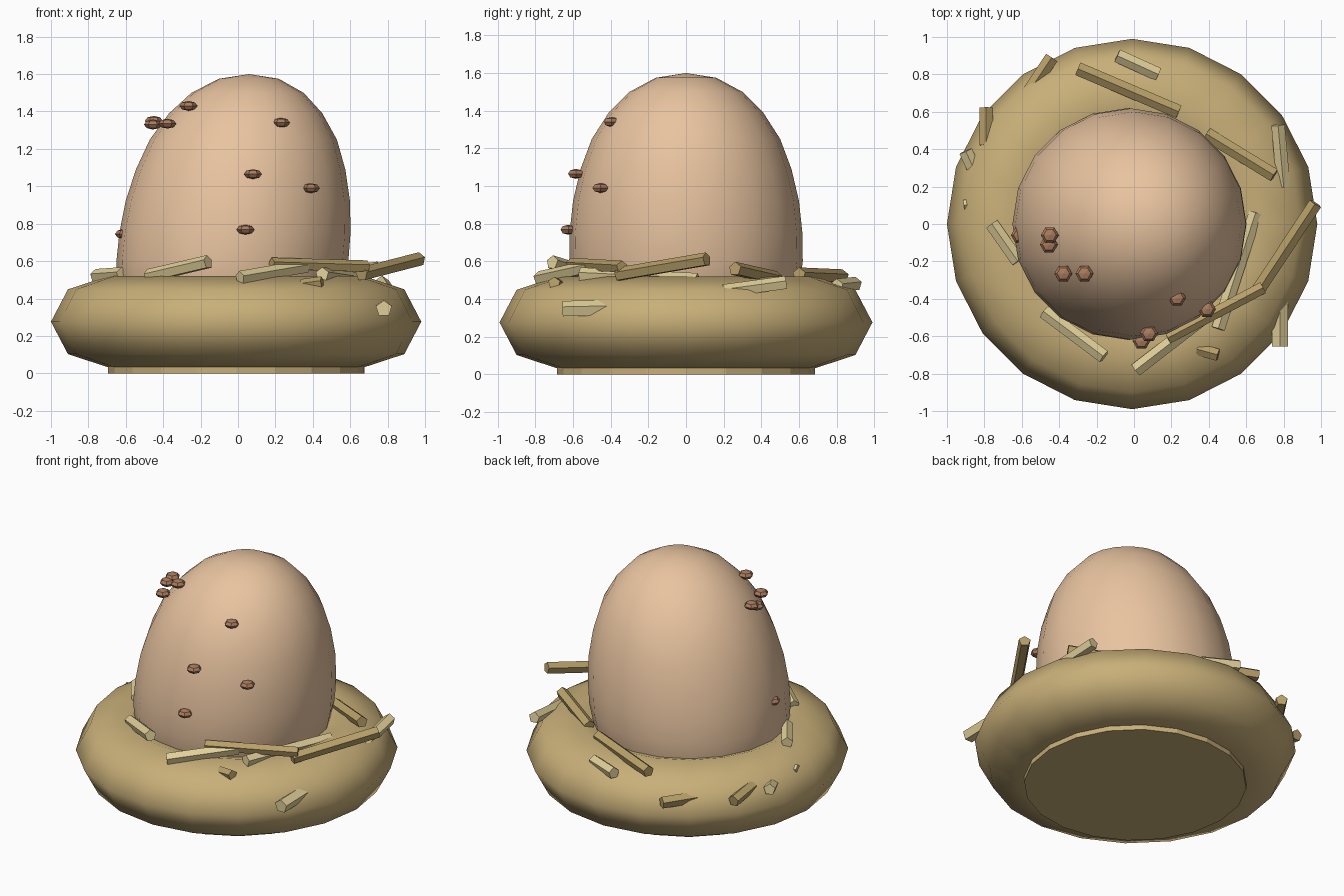
import bpy, bmesh
from math import pi, cos, sin
from mathutils import Vector

if "Cube" in bpy.data.objects:
    bpy.data.objects.remove(bpy.data.objects["Cube"])


def material(name, rgb):
    m = bpy.data.materials.new(name)
    m.diffuse_color = (*rgb, 1)
    m.use_nodes = True
    m.node_tree.nodes["Principled BSDF"].inputs["Base Color"].default_value = m.diffuse_color
    return m


NEST = material("nest_straw", (0.58, 0.43, 0.19))
SHELL = material("shell", (0.81, 0.55, 0.35))
SPOT = material("spot", (0.40, 0.20, 0.11))
LIGHT = material("straw_light", (0.76, 0.63, 0.32))
DARK = material("straw_dark", (0.48, 0.35, 0.14))


def finish(name, mat, smooth=False):
    ob = bpy.context.object
    ob.name = name
    ob.data.materials.append(mat)
    if smooth:
        bpy.ops.object.shade_smooth()
    return ob


# Base disc and the nest ring
bpy.ops.mesh.primitive_cylinder_add(vertices=20, radius=0.685, depth=0.1, location=(-0.01, 0, 0.05))
finish("nest_base", NEST)

bpy.ops.mesh.primitive_torus_add(major_segments=20, minor_segments=8, major_radius=0.68,
                                 minor_radius=0.31, location=(-0.01, 0, 0.276))
bpy.context.object.scale.z = 0.79
finish("nest_ring", NEST, True)

# Egg: turned profile (radius, height), leaning slightly to +x
profile = [(0.25, 0.10), (0.43, 0.18), (0.54, 0.30), (0.60, 0.45), (0.62, 0.60), (0.618, 0.75),
           (0.60, 0.92), (0.56, 1.09), (0.50, 1.25), (0.41, 1.39), (0.30, 1.50), (0.16, 1.575)]
SEG = 20


def lean(z):
    return -0.03 + 0.09 * (z - 0.6)


bm = bmesh.new()
rings = [[bm.verts.new((lean(z) + r * cos(2 * pi * i / SEG), r * sin(2 * pi * i / SEG), z))
          for i in range(SEG)] for r, z in profile]
bottom = bm.verts.new((lean(0.07), 0, 0.07))
top = bm.verts.new((lean(1.6), 0, 1.6))
for i in range(SEG):
    j = (i + 1) % SEG
    for a, b in zip(rings, rings[1:]):
        bm.faces.new((a[i], a[j], b[j], b[i]))
    bm.faces.new((bottom, rings[0][j], rings[0][i]))
    bm.faces.new((top, rings[-1][i], rings[-1][j]))
me = bpy.data.meshes.new("egg")
bm.to_mesh(me)
bm.free()
egg = bpy.data.objects.new("egg", me)
bpy.context.collection.objects.link(egg)
me.materials.append(SHELL)
me.shade_smooth()

# Flattened faceted spots on the shell
spots = [(-0.455, -0.11, 1.33), (-0.45, -0.06, 1.35), (-0.378, -0.265, 1.335),
         (-0.265, -0.265, 1.43), (0.23, -0.395, 1.34), (0.39, -0.455, 0.99),
         (0.08, -0.585, 1.065), (0.04, -0.625, 0.768), (-0.61, -0.06, 0.745)]
for p in spots:
    bpy.ops.mesh.primitive_uv_sphere_add(segments=6, ring_count=4, radius=0.048,
                                         location=p, rotation=(0, 0, pi / 6))
    bpy.context.object.scale.z = 0.55
    finish("egg_spot", SPOT)


# Five-sided straws laid between two points
def straw(a, b, mat, radius=0.038):
    a, b = Vector(a), Vector(b)
    d = b - a
    bpy.ops.mesh.primitive_cylinder_add(vertices=5, radius=radius, depth=d.length,
                                        location=(a + b) / 2,
                                        rotation=d.to_track_quat('Z', 'Y').to_euler())
    finish("straw", mat)


# Straws on top of the rim
straw((-0.30, 0.83, 0.52), (0.24, 0.60, 0.53), DARK)
straw((0.39, 0.48, 0.51), (0.75, 0.26, 0.56), DARK)
straw((0.77, 0.53, 0.485), (0.80, 0.20, 0.44), LIGHT)
straw((-0.76, 0.00, 0.52), (-0.62, -0.20, 0.53), LIGHT)
straw((-0.48, -0.47, 0.52), (-0.16, -0.71, 0.595), LIGHT)
straw((0.01, -0.78, 0.51), (0.36, -0.51, 0.57), LIGHT)
straw((0.18, -0.61, 0.585), (0.69, -0.34, 0.57), DARK, 0.034)
straw((0.97, 0.11, 0.61), (0.66, -0.36, 0.53), DARK)
straw((0.65, 0.06, 0.50), (0.45, -0.56, 0.53), LIGHT)

# Straws poking out of the sides
straw((-0.09, 0.90, 0.48), (0.13, 0.80, 0.47), LIGHT)
straw((-0.44, 0.89, 0.37), (-0.58, 0.68, 0.37), DARK)
straw((-0.79, 0.62, 0.37), (-0.79, 0.42, 0.40), DARK)
straw((-0.90, 0.39, 0.39), (-0.85, 0.28, 0.38), LIGHT)
straw((-0.91, 0.10, 0.42), (-0.80, 0.12, 0.42), LIGHT, 0.03)
straw((0.45, -0.70, 0.485), (0.34, -0.67, 0.47), DARK, 0.034)
straw((0.78, -0.655, 0.345), (0.78, -0.42, 0.35), LIGHT, 0.045)
